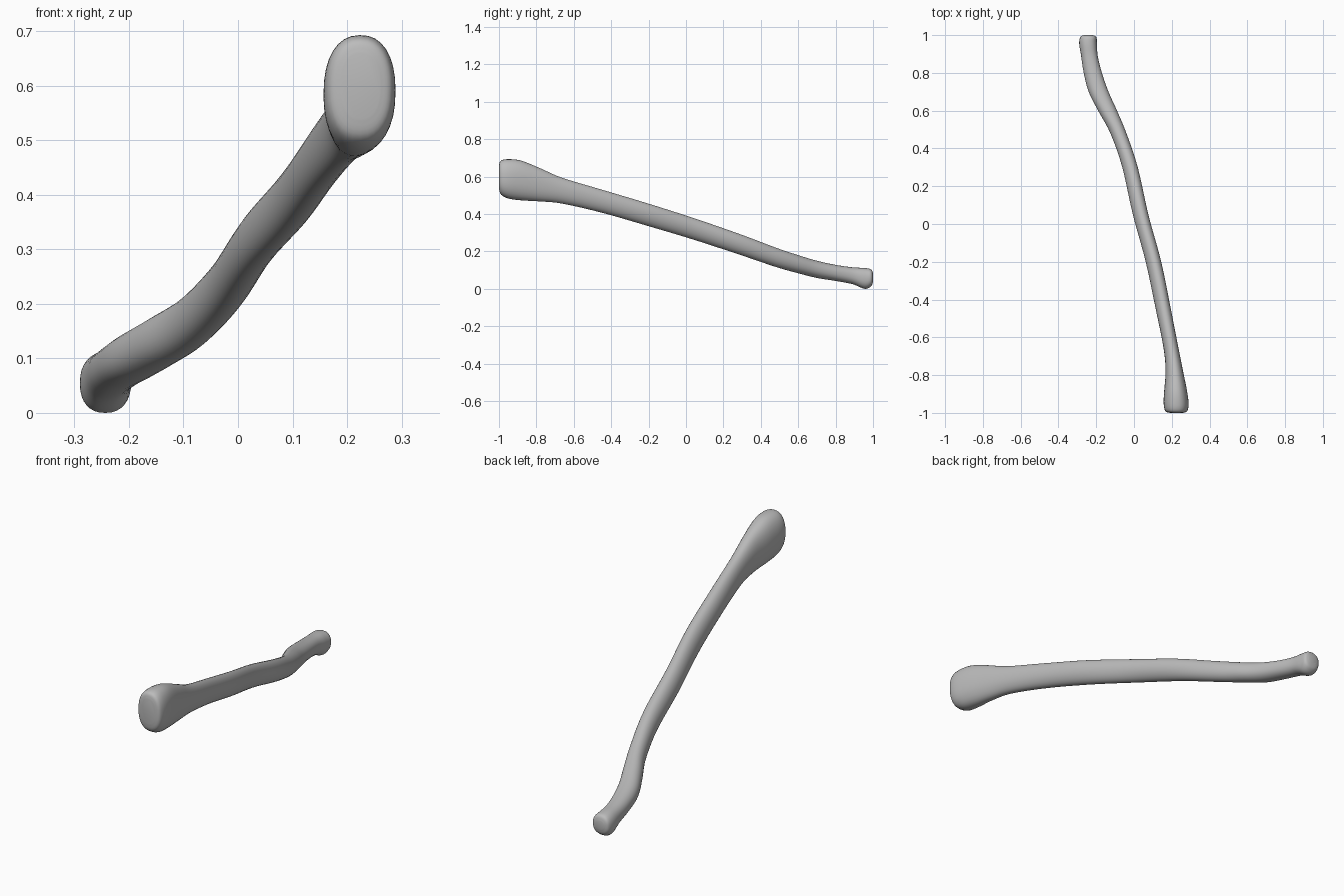
import bpy, bmesh
from math import cos, sin, tau, copysign
from mathutils import Vector

cube = bpy.data.objects.get("Cube")
if cube:
    bpy.data.objects.remove(cube)

SIDES = 32      # points around the shaft
STEPS = 5       # rings between neighbouring stations

# Stations along the bone: y, left and right extent, bottom and top extent
stations = [Vector(row) for row in (
    (-1, .19, .26, .54, .66),
    (-.99, .166, .282, .505, .685),
    (-.95, .157, .289, .483, .693),
    (-.88, .16, .28, .473, .685),
    (-.78, .167, .26, .467, .645),
    (-.66, .157, .236, .455, .593),
    (-.45, .115, .195, .407, .53),
    (-.2, .062, .144, .335, .455),
    (.05, -.006, .076, .26, .375),
    (.3, -.062, .02, .178, .288),
    (.48, -.125, -.04, .117, .22),
    (.6, -.19, -.09, .083, .18),
    (.7, -.24, -.135, .058, .15),
    (.8, -.266, -.17, .042, .128),
    (.89, -.28, -.192, .025, .115),
    (.955, -.29, -.196, .0, .111),
    (.99, -.284, -.2, .014, .103),
    (1, -.265, -.22, .04, .08),
)]


def blend(a, b, c, d, t):
    """Smooth curve through b and c."""
    return (b * 2 + (c - a) * t + (a * 2 - b * 5 + c * 4 - d) * t ** 2
            + (b * 3 - a - c * 3 + d) * t ** 3) / 2


def smooth_stations(rows):
    padded = [rows[0]] + rows + [rows[-1]]
    result = []
    for i in range(len(rows) - 1):
        result += [blend(*padded[i:i + 4], s / STEPS) for s in range(STEPS)]
    return result + [rows[-1]]


def rounded(value, power):
    return copysign(abs(value) ** power, value)


def add_ring(bm, station):
    """Oval section, squarer at the knobs and leaning along the shaft."""
    y, x_min, x_max, z_min, z_max = station
    shaft = max(0, 1 - abs(y) ** 2)
    power = 0.86 + 0.14 * shaft
    lean = 0.2 * shaft
    ring = []
    for k in range(SIDES):
        angle = tau * k / SIDES
        across = rounded(cos(angle), power)
        up = rounded(sin(angle + lean), power)
        ring.append(bm.verts.new((
            (x_min + x_max + (x_max - x_min) * across) / 2, y,
            (z_min + z_max + (z_max - z_min) * up) / 2)))
    return ring


# Loft the shaft with its two knobs
bm = bmesh.new()
rings = [add_ring(bm, s) for s in smooth_stations(stations)]
for first, second in zip(rings, rings[1:]):
    for k in range(SIDES):
        n = (k + 1) % SIDES
        bm.faces.new((first[k], first[n], second[n], second[k]))
bm.faces.new(rings[0])
bm.faces.new(rings[-1])
bmesh.ops.recalc_face_normals(bm, faces=bm.faces)
mesh = bpy.data.meshes.new("long_bone")
bm.to_mesh(mesh)
bm.free()
bone = bpy.data.objects.new("long_bone", mesh)
bpy.context.collection.objects.link(bone)

# Plain grey surface
grey = bpy.data.materials.new("bone_grey")
grey.use_nodes = True
colour = (.5, .5, .5, 1)
grey.diffuse_color = colour
grey.node_tree.nodes["Principled BSDF"].inputs["Base Color"].default_value = colour
mesh.materials.append(grey)
mesh.shade_smooth()
